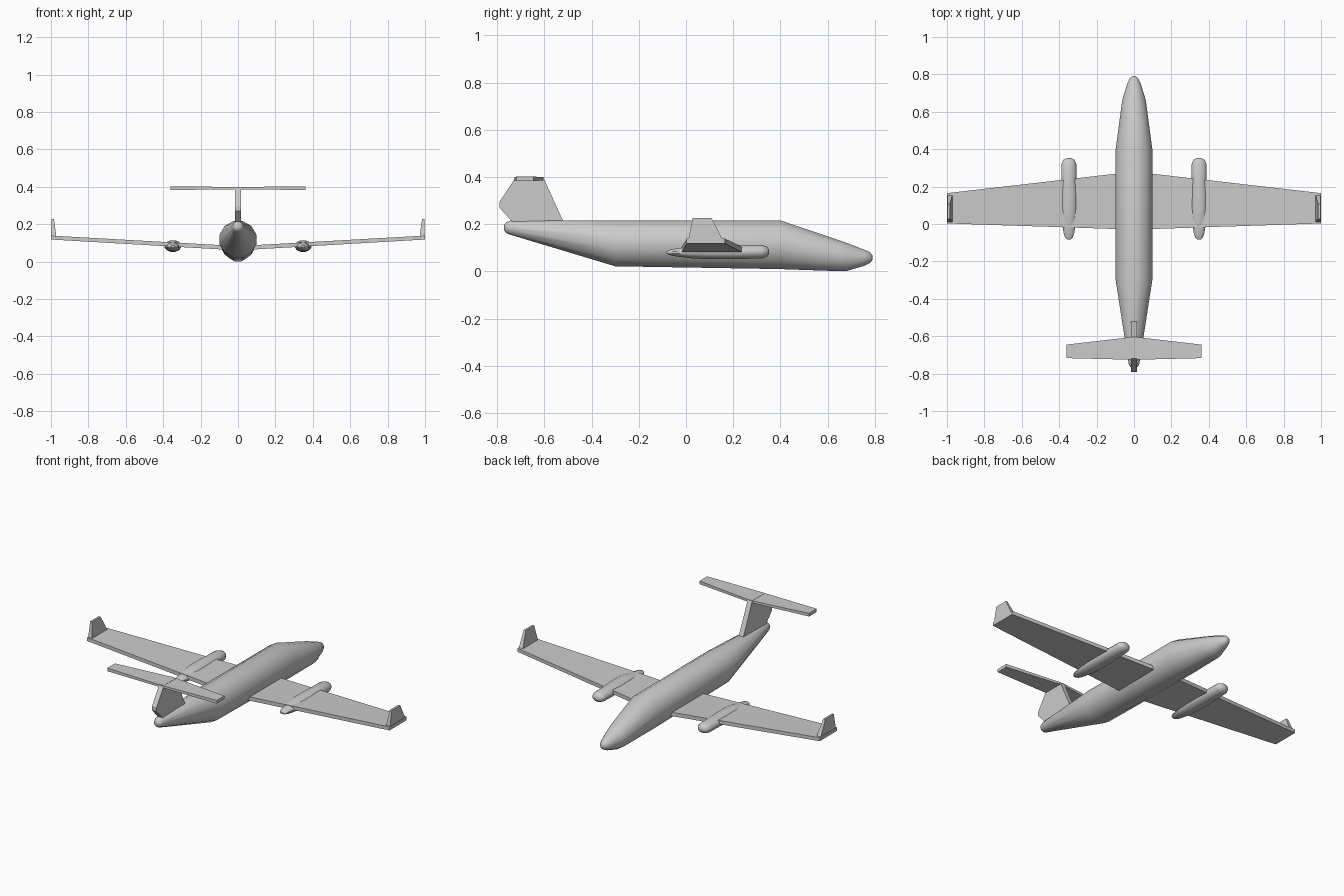
import bpy, bmesh, math

if "Cube" in bpy.data.objects:
    bpy.data.objects.remove(bpy.data.objects["Cube"])

grey = bpy.data.materials.new("light grey")
grey.use_nodes = True
grey.diffuse_color = (0.6, 0.6, 0.6, 1)
grey.node_tree.nodes["Principled BSDF"].inputs["Base Color"].default_value = (0.6, 0.6, 0.6, 1)


def loft(name, rings, smooth=0):
    """Skin a row of equal-length closed rings and cap both ends."""
    bm = bmesh.new()
    rows = [[bm.verts.new(p) for p in ring] for ring in rings]
    n = len(rows[0])
    for a, b in zip(rows, rows[1:]):
        for i in range(n):
            j = (i + 1) % n
            bm.faces.new((a[i], a[j], b[j], b[i]))
    bm.faces.new(rows[0])
    bm.faces.new(rows[-1])
    bmesh.ops.recalc_face_normals(bm, faces=bm.faces)
    mesh = bpy.data.meshes.new(name)
    bm.to_mesh(mesh)
    bm.free()
    mesh.materials.append(grey)
    obj = bpy.data.objects.new(name, mesh)
    bpy.context.collection.objects.link(obj)
    if smooth:
        bpy.ops.object.select_all(action="DESELECT")
        bpy.context.view_layer.objects.active = obj
        obj.select_set(True)
        bpy.ops.object.shade_smooth_by_angle(angle=math.radians(smooth))
    return obj


def body(name, stations, x=0, sides=12):
    """Round body from stations of y, half width, bottom z, top z."""
    rings = []
    for y, w, lo, hi in stations:
        k = 1 / math.cos(math.pi / sides)
        angles = [math.tau * (i + 0.5) / sides for i in range(sides)]
        rings.append([(x + w * k * math.cos(a), y,
                       (lo + hi) / 2 + (hi - lo) / 2 * k * math.sin(a)) for a in angles])
    return loft(name, rings, 42)


def panel(name, stations):
    """Slab from stations of x, back y, front y, bottom z, top z."""
    return loft(name, [[(x, y0, lo), (x, y1, lo), (x, y1, hi), (x, y0, hi)]
                       for x, y0, y1, lo, hi in stations])


# Fuselage with rounded nose and tail ends
body("fuselage", [
    (-0.77, 0.010, 0.175, 0.197), (-0.762, 0.022, 0.163, 0.209), (-0.745, 0.029, 0.156, 0.215),
    (-0.30, 0.098, 0.022, 0.216), (0.40, 0.098, 0.010, 0.216), (0.655, 0.064, 0.001, 0.130),
    (0.68, 0.058, 0.002, 0.121), (0.755, 0.034, 0.024, 0.092), (0.78, 0.022, 0.036, 0.081),
    (0.79, 0.008, 0.050, 0.067)])

# Wings, winglets and engine nacelles on both sides
for side, s in (("left", 1), ("right", -1)):
    panel(side + "_wing", [(0, -0.03, 0.28, 0.060, 0.083), (s, 0.003, 0.165, 0.118, 0.139)])
    loft(side + "_winglet", [
        [(s * 0.970, 0.008, 0.125), (s * 0.970, 0.160, 0.125),
         (s * 0.998, 0.160, 0.125), (s * 0.998, 0.008, 0.125)],
        [(s * 0.984, 0.028, 0.227), (s * 0.984, 0.108, 0.227),
         (s * 0.997, 0.108, 0.227), (s * 0.997, 0.028, 0.227)]])
    body(side + "_nacelle", [
        (-0.083, 0.010, 0.076, 0.086), (-0.072, 0.021, 0.070, 0.091), (-0.05, 0.028, 0.065, 0.095),
        (0.02, 0.040, 0.056, 0.108), (0.08, 0.044, 0.053, 0.114), (0.18, 0.044, 0.052, 0.114),
        (0.23, 0.040, 0.053, 0.113), (0.32, 0.040, 0.055, 0.112), (0.343, 0.030, 0.062, 0.105),
        (0.352, 0.013, 0.074, 0.093)], s * 0.348)

# Tail fin
fin = [(-0.52, 0.213), (-0.605, 0.40), (-0.72, 0.40), (-0.79, 0.295), (-0.79, 0.27),
       (-0.735, 0.21), (-0.70, 0.18), (-0.54, 0.18)]
loft("tail_fin", [[(x, y, z) for y, z in fin] for x in (-0.015, 0.015)])

# Tailplane across the fin top
panel("tailplane", [(-0.362, -0.717, -0.645, 0.383, 0.402), (0, -0.726, -0.603, 0.386, 0.399),
                    (0.362, -0.717, -0.645, 0.383, 0.402)])
